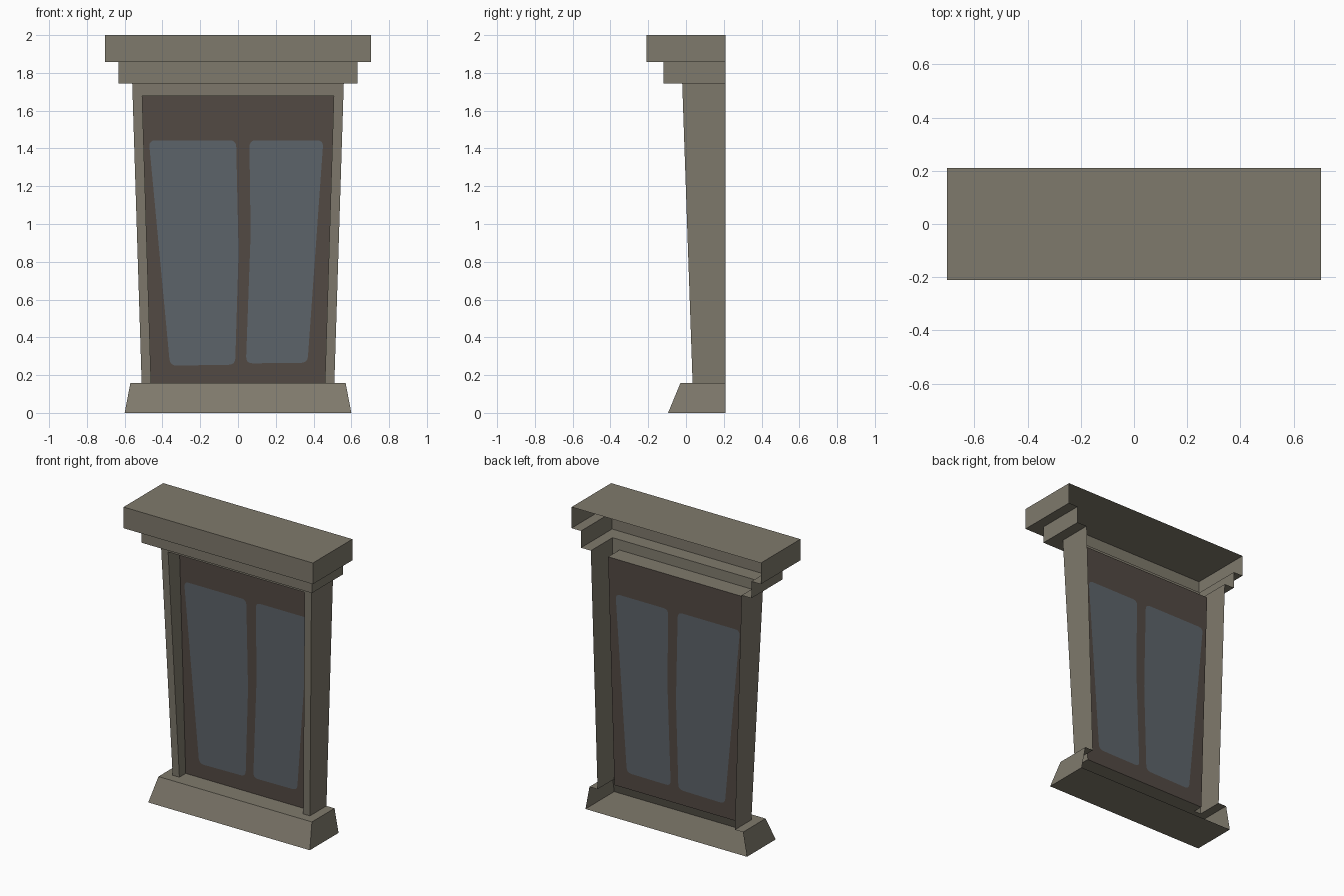
import bpy
from mathutils import Vector
from mathutils.geometry import tessellate_polygon

if "Cube" in bpy.data.objects:
    bpy.data.objects.remove(bpy.data.objects["Cube"])

BACK = 0.21           # open back plane
Z0, Z1 = 0.157, 1.745  # bottom and top of the leaning frame
PANEL_Y = 0.102       # upright panel plane


def material(name, rgb):
    m = bpy.data.materials.new(name)
    m.diffuse_color = (*rgb, 1)
    m.use_nodes = True
    m.node_tree.nodes["Principled BSDF"].inputs["Base Color"].default_value = m.diffuse_color
    return m


stone = material("stone", (0.212, 0.193, 0.150))
wood = material("dark_wood", (0.086, 0.067, 0.056))
pane = material("blue_grey_glass", (0.107, 0.126, 0.142))


def make(name, verts, faces, *mats):
    me = bpy.data.meshes.new(name)
    me.from_pydata([tuple(v) for v in verts], [], faces)
    for m in mats:
        me.materials.append(m)
    ob = bpy.data.objects.new(name, me)
    bpy.context.collection.objects.link(ob)
    return ob


def shell(levels):
    """Three-sided shell, open at the back, through (half_width, front_y, z) levels."""
    verts, faces = [], []
    for hw, y, z in levels:
        verts += [(-hw, BACK, z), (-hw, y, z), (hw, y, z), (hw, BACK, z)]
    for k in range(len(levels) - 1):
        a, b = 4 * k, 4 * k + 4
        faces += [(a + i, a + i + 1, b + i + 1, b + i) for i in range(3)]
    return verts, faces


def lean(z):
    """Front y of the leaning frame at height z."""
    return 0.035 - 0.055 * (z - Z0) / (Z1 - Z0)


# Base: flared plinth with floor and ledge
v, f = shell([(0.60, -0.095, 0), (0.57, -0.03, Z0), (0.51, lean(Z0), Z0)])
f.append((3, 2, 1, 0))
make("base_sill", v, f, stone)

# Cornice: two overhanging steps with a closed top
v, f = shell([(0.56, lean(Z1), Z1), (0.633, -0.12, Z1), (0.633, -0.12, 1.858),
              (0.703, -0.21, 1.858), (0.703, -0.21, 2.0)])
n = len(v)
f.append((n - 4, n - 3, n - 2, n - 1))
make("cornice", v, f, stone)

# Frame: outer sides, front strips, header and reveals
ZT = 1.677
opening = [(-0.46, Z0), (-0.507, ZT), (0.507, ZT), (0.46, Z0)]
outer = [(-0.51, Z0), (-0.56, Z1), (0.56, Z1), (0.51, Z0)]
v = [(x, lean(z), z) for x, z in outer]        # 0-3 outer front
v += [(x, lean(z), z) for x, z in opening]     # 4-7 inner front
v += [(x, PANEL_Y, z) for x, z in opening]     # 8-11 inner back
v += [(x, BACK, z) for x, z in outer]          # 12-15 outer back
f = [(i, i + 4, i + 5, i + 1) for i in range(3)]
f += [(4 + i, 8 + i, 8 + (i + 1) % 4, 4 + (i + 1) % 4) for i in range(4)]
f += [(12, 0, 1, 13), (3, 15, 14, 2)]
make("window_frame", v, f, stone)


def rounded(points, r=0.035, steps=4):
    """Round each corner of a closed outline."""
    pts = [Vector(p) for p in points]
    out = []
    for i, p in enumerate(pts):
        a = p + (pts[i - 1] - p).normalized() * r
        b = p + (pts[(i + 1) % len(pts)] - p).normalized() * r
        for s in range(steps + 1):
            t = s / steps
            out.append(a * (1 - t) ** 2 + p * 2 * t * (1 - t) + b * t * t)
    return out


# Panel with two panes cut into the same flat sheet
left = rounded([(-0.472, 1.443), (-0.36, 0.25), (-0.015, 0.255), (0.003, 0.85), (-0.01, 1.443)])
right = rounded([(0.06, 1.443), (0.067, 0.95), (0.042, 0.262), (0.368, 0.265), (0.452, 1.443)])
loops = [[Vector((x, z, 0)) for x, z in loop] for loop in (opening[::-1], left, right)]
v = [p for loop in loops for p in loop]
faces = []
for tri in tessellate_polygon(loops):
    a, b, c = (v[i] for i in tri)
    faces.append(tuple(tri) if (b - a).cross(c - a).z > 0 else tuple(tri)[::-1])
wood_count = len(faces)
nl, nr = len(left), len(right)
faces += [tuple(range(4, 4 + nl)), tuple(range(4 + nl, 4 + nl + nr))]
panel = make("window_panel", [(p.x, PANEL_Y, p.y) for p in v], faces, wood, pane)
for poly in panel.data.polygons:
    poly.material_index = int(poly.index >= wood_count)
